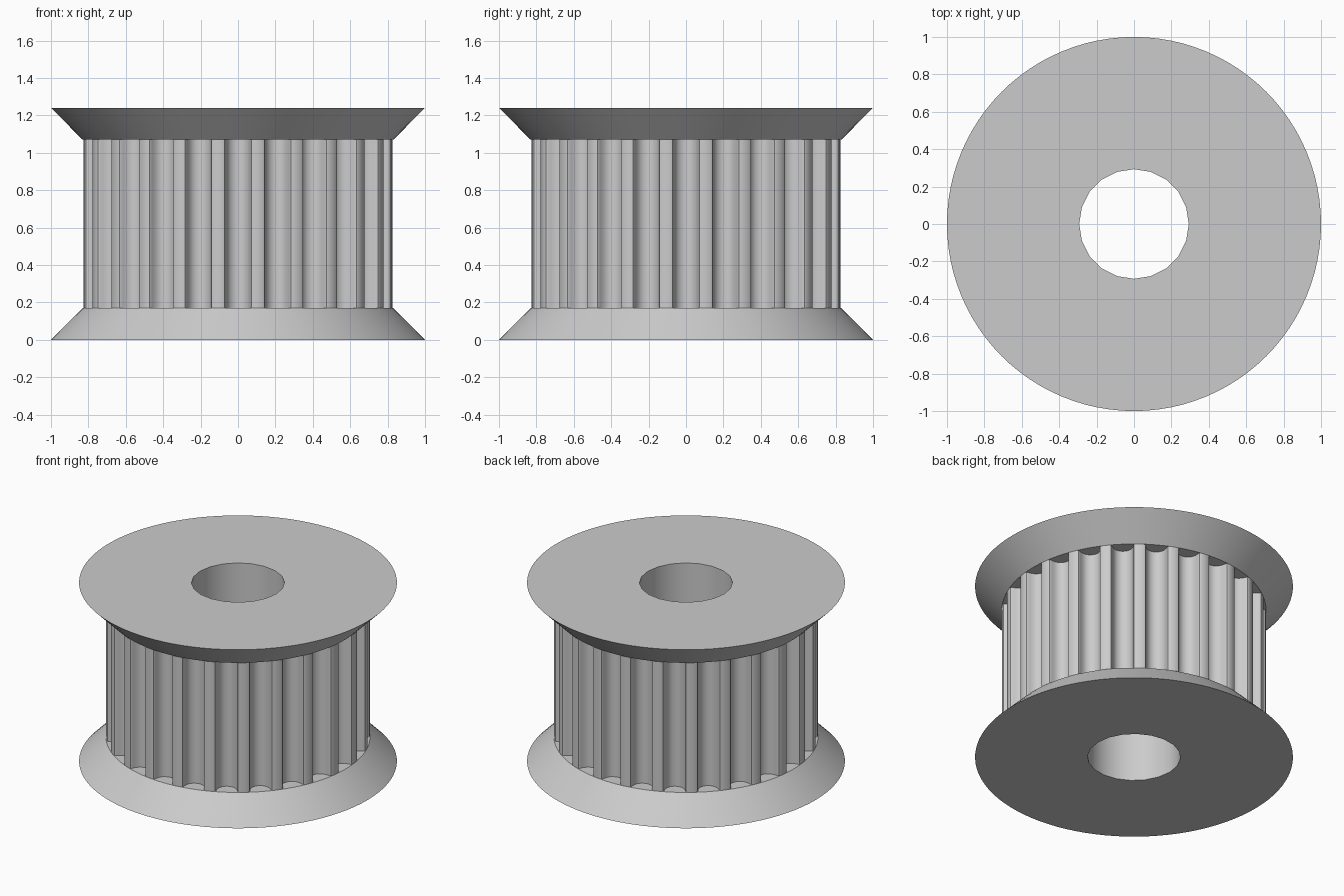
import bpy, bmesh, math

if "Cube" in bpy.data.objects:
    bpy.data.objects.remove(bpy.data.objects["Cube"], do_unlink=True)

TEETH = 24
MM = 0.1125            # model units per millimetre
HEIGHT, FLANGE = 1.24, 0.17
RIM_R, CORE_R, BORE_R = 1.0, 0.831, 0.293

metal = bpy.data.materials.new("plain grey")
metal.use_nodes = True
grey = (0.6, 0.6, 0.6, 1)
metal.diffuse_color = grey
metal.node_tree.nodes["Principled BSDF"].inputs["Base Color"].default_value = grey


def circle(radius, sides):
    return [(radius * math.cos(math.tau * i / sides),
             radius * math.sin(math.tau * i / sides)) for i in range(sides)]


def toothed_outline():
    # Half of one rounded groove: sideways offset and depth, in millimetres
    half = [(0.747, 0), (0.648, 0.037), (0.598, 0.131), (0.579, 0.238),
            (0.547, 0.343), (0.505, 0.444), (0.452, 0.540), (0.358, 0.637),
            (0.248, 0.707), (0.127, 0.750)]
    groove = [(-x, d) for x, d in half] + [(0, 0.764)] + half[::-1]
    mouth = math.sqrt(CORE_R ** 2 - (half[0][0] * MM) ** 2)
    points = []
    for t in range(TEETH):
        a = math.tau * t / TEETH
        c, s = math.cos(a), math.sin(a)
        for x, d in groove:
            r, w = mouth - d * MM, x * MM
            points.append((r * c - w * s, r * s + w * c))
        # middle of the tooth tip
        mid = a + math.pi / TEETH
        points.append((CORE_R * math.cos(mid), CORE_R * math.sin(mid)))
    return points


def bored_solid(name, low, high, z0, z1, caps=True):
    """Wall between two matching outlines, with a bore through the middle."""
    bm = bmesh.new()
    hole = circle(BORE_R, 20)

    def wall(bottom, top):
        rings = [[bm.verts.new((x, y, z)) for x, y in pts]
                 for pts, z in ((bottom, z0), (top, z1))]
        n = len(bottom)
        for i in range(n):
            j = (i + 1) % n
            bm.faces.new((rings[0][i], rings[0][j], rings[1][j], rings[1][i]))
        return rings

    outer, inner = wall(low, high), wall(hole, hole)
    if caps:
        for ring_pair in zip(outer, inner):
            edges = [bm.edges.get((r[i - 1], r[i]))
                     for r in ring_pair for i in range(len(r))]
            bmesh.ops.triangle_fill(bm, edges=edges, use_beauty=True)
        bmesh.ops.recalc_face_normals(bm, faces=bm.faces)
    else:
        # bore wall faces the axis
        bmesh.ops.reverse_faces(bm, faces=[f for f in bm.faces
                                if f.calc_center_median().xy.length < BORE_R])
    mesh = bpy.data.meshes.new(name)
    bm.to_mesh(mesh)
    bm.free()
    mesh.materials.append(metal)
    ob = bpy.data.objects.new(name, mesh)
    bpy.context.collection.objects.link(ob)
    bpy.ops.object.select_all(action='DESELECT')
    ob.select_set(True)
    bpy.context.view_layer.objects.active = ob
    bpy.ops.object.shade_smooth_by_angle(angle=math.radians(30))
    return ob


rim, neck, teeth = circle(RIM_R, 96), circle(CORE_R, 96), toothed_outline()
bored_solid("bottom_flange", rim, neck, 0, FLANGE)
bored_solid("toothed_core", teeth, teeth, FLANGE, HEIGHT - FLANGE, caps=False)
bored_solid("top_flange", neck, rim, HEIGHT - FLANGE, HEIGHT)
